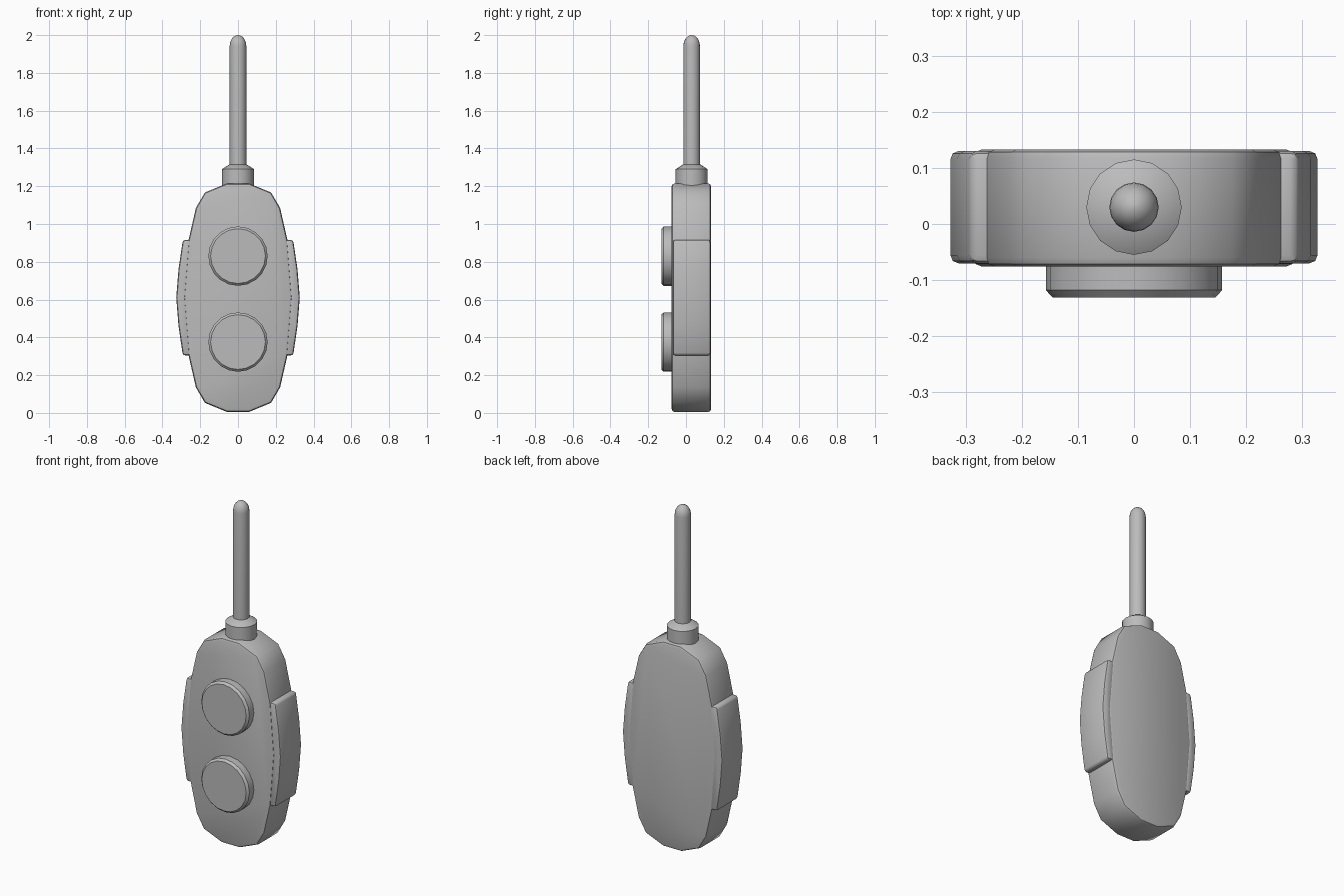
import bpy, bmesh, math
from mathutils import Matrix

if "Cube" in bpy.data.objects:
    bpy.data.objects.remove(bpy.data.objects["Cube"], do_unlink=True)

grey = bpy.data.materials.new("plain grey")
grey.use_nodes = True
grey.diffuse_color = (0.5, 0.5, 0.5, 1)
grey.node_tree.nodes["Principled BSDF"].inputs["Base Color"].default_value = (0.5, 0.5, 0.5, 1)

MID = 0.61   # height of the body's middle


def finish(bm, name, angle=35):
    bmesh.ops.recalc_face_normals(bm, faces=bm.faces)
    mesh = bpy.data.meshes.new(name)
    bm.to_mesh(mesh)
    bm.free()
    mesh.materials.append(grey)
    ob = bpy.data.objects.new(name, mesh)
    bpy.context.collection.objects.link(ob)
    bpy.ops.object.select_all(action='DESELECT')
    ob.select_set(True)
    bpy.context.view_layer.objects.active = ob
    bpy.ops.object.shade_smooth_by_angle(angle=math.radians(angle))
    return ob


def slab(name, outline, y0, y1, bevel, min_angle):
    """Extrude an x-z outline along y and round its sharp edges."""
    bm = bmesh.new()
    face = bm.faces.new([bm.verts.new((x, y0, z)) for x, z in outline])
    geom = bmesh.ops.extrude_face_region(bm, geom=[face])["geom"]
    verts = [g for g in geom if isinstance(g, bmesh.types.BMVert)]
    bmesh.ops.translate(bm, verts=verts, vec=(0, y1 - y0, 0))
    bmesh.ops.recalc_face_normals(bm, faces=bm.faces)
    edges = [e for e in bm.edges if e.calc_face_angle(0) > math.radians(min_angle)]
    bmesh.ops.bevel(bm, geom=edges, offset=bevel, segments=2, profile=0.5,
                    affect='EDGES', clamp_overlap=True)
    return finish(bm, name, 40)


def lathe(name, profile, sides, matrix):
    """Turn a radius-height profile around z, then place it."""
    bm = bmesh.new()
    rings = []
    for r, h in profile:
        turn = [2 * math.pi * i / sides for i in range(sides)]
        rings.append([bm.verts.new((r * math.cos(a), r * math.sin(a), h)) for a in turn])
    for low, high in zip(rings, rings[1:]):
        for i in range(sides):
            j = (i + 1) % sides
            bm.faces.new((low[i], low[j], high[j], high[i]))
    bm.faces.new(rings[0])
    bm.faces.new(rings[-1])
    bmesh.ops.transform(bm, matrix=matrix, verts=bm.verts)
    return finish(bm, name)


# Body: quarter outline mirrored left-right and top-bottom
quarter = [(0.287, 0), (0.263, 0.3), (0.223, 0.475), (0.175, 0.557), (0.058, 0.605)]
right_half = [(x, -z) for x, z in quarter[:0:-1]] + quarter
outline = right_half + [(-x, z) for x, z in reversed(right_half)]
slab("body", [(x, z + MID) for x, z in outline], -0.076, 0.133, 0.016, 70)

# Curved grips on both sides
outer = [(0.292, 0.306), (0.315, 0.15), (0.327, 0)]
inner = [(0.24, 0.306), (0.265, 0)]
edge = outer + [(x, -z) for x, z in outer[-2::-1]]
edge += [(x, -z) for x, z in inner] + [inner[0]]
for side, name in ((-1, "right_grip"), (1, "left_grip")):
    slab(name, [(side * x, z + MID) for x, z in edge], -0.07, 0.13, 0.014, 60)

# Round front buttons
for z, name in ((0.375, "lower_button"), (0.83, "upper_button")):
    place = Matrix.Translation((0, -0.05, z)) @ Matrix.Rotation(math.pi / 2, 4, 'X')
    lathe(name, [(0.157, 0), (0.157, 0.068), (0.145, 0.081)], 20, place)

# Collar and round-tipped antenna
axis = Matrix.Translation((0, 0.03, 0))
lathe("antenna_collar", [(0.085, 1.16), (0.085, 1.29), (0.045, 1.316)], 16, axis)
R = 0.044
dome = [(R * math.cos(a), 1.942 + 0.058 * math.sin(a))
        for a in (math.pi / 2 * i / 6 for i in range(6))]
lathe("antenna", [(R, 1.28)] + dome + [(0.002, 2.0)], 16, axis)
